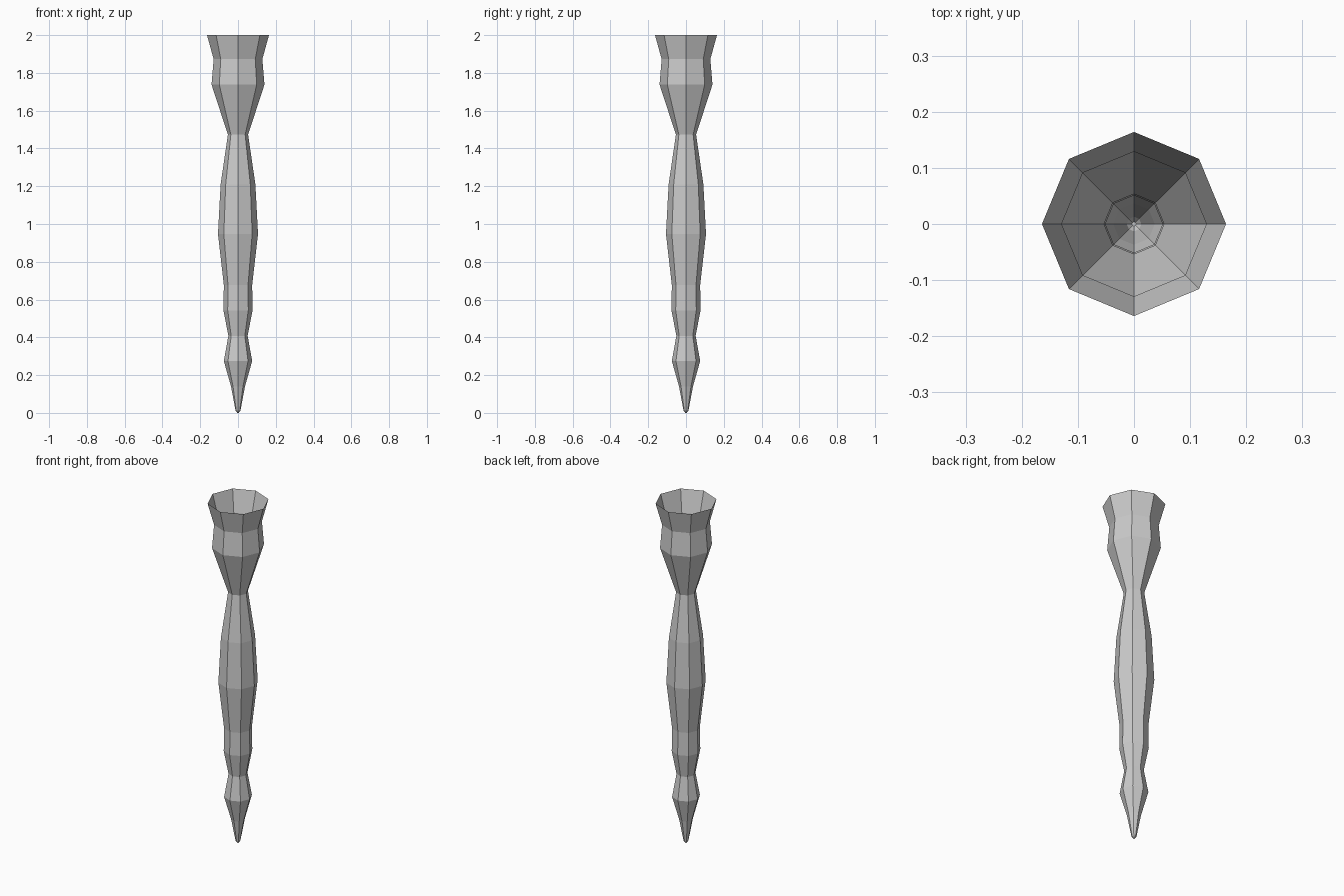
import bpy, bmesh
from math import cos, sin, pi

if "Cube" in bpy.data.objects:
    bpy.data.objects.remove(bpy.data.objects["Cube"])

SIDES = 8

# Profile (radius, height) from the tip up to the open rim
profile = [(0.004, 0.0), (0.013, 0.012), (0.037, 0.14), (0.075, 0.275),
           (0.051, 0.408), (0.077, 0.543), (0.075, 0.677), (0.106, 0.947),
           (0.092, 1.21), (0.0535, 1.473), (0.140, 1.738), (0.129, 1.873),
           (0.164, 2.0)]

# Faceted, open-topped turned leg
bm = bmesh.new()
rings = [[bm.verts.new((r * cos(2 * pi * i / SIDES), r * sin(2 * pi * i / SIDES), z))
          for i in range(SIDES)] for r, z in profile]
for lower, upper in zip(rings, rings[1:]):
    for i in range(SIDES):
        j = (i + 1) % SIDES
        bm.faces.new((lower[i], lower[j], upper[j], upper[i]))

# Closed tip
bm.faces.new(rings[0][::-1])

mesh = bpy.data.meshes.new("turned_leg")
bm.to_mesh(mesh)
bm.free()
leg = bpy.data.objects.new("turned_leg", mesh)
bpy.context.collection.objects.link(leg)
